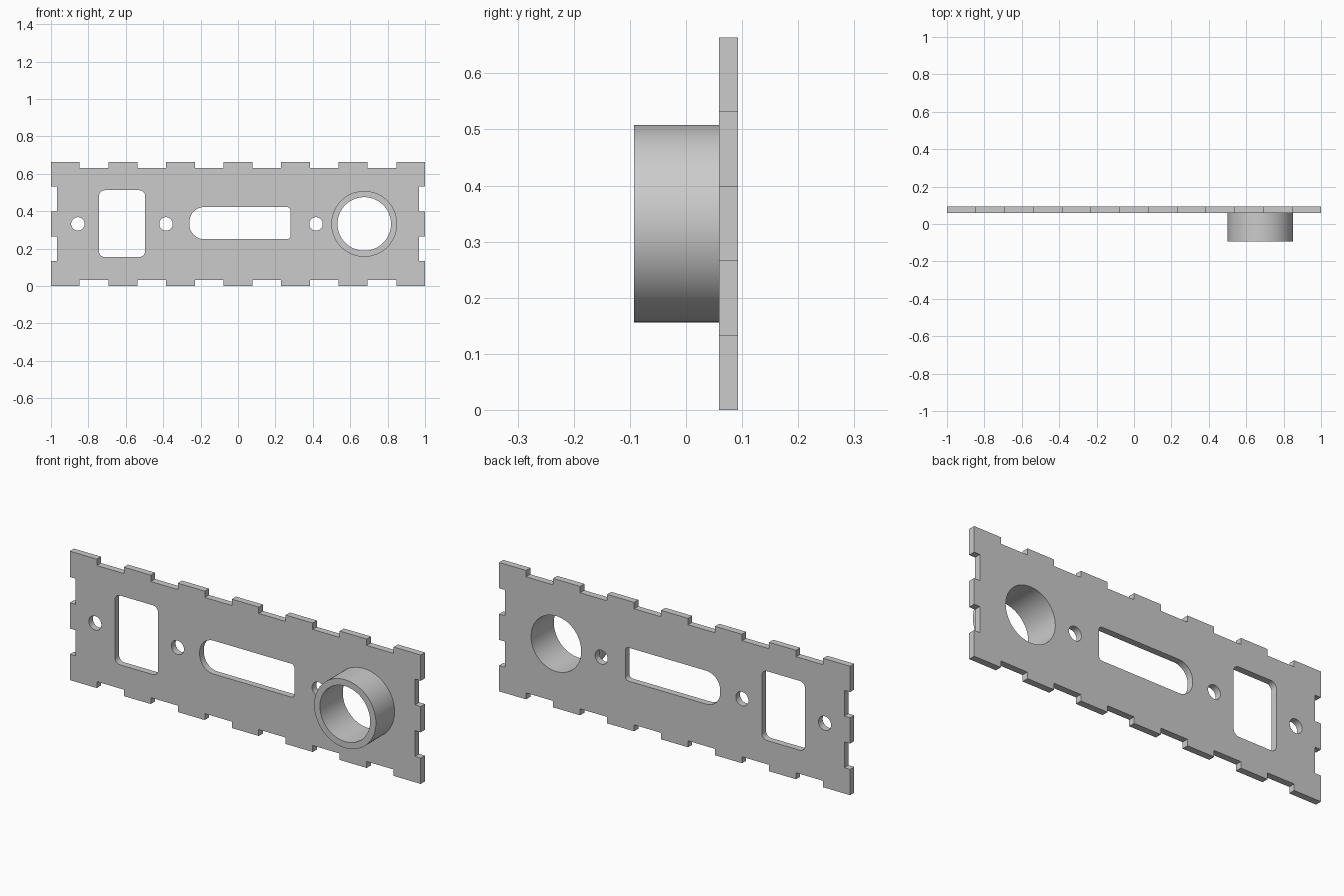
import bpy, bmesh
from math import sin, cos, pi

if "Cube" in bpy.data.objects:
    bpy.data.objects.remove(bpy.data.objects["Cube"], do_unlink=True)

HEIGHT = 0.664
MID = HEIGHT / 2
DEPTH = 0.033           # notch depth
BACK, FACE, FRONT = 0.093, 0.059, -0.093

grey = bpy.data.materials.new("plain grey")
grey.use_nodes = True
colour = (0.6, 0.6, 0.6, 1)
grey.diffuse_color = colour
grey.node_tree.nodes["Principled BSDF"].inputs["Base Color"].default_value = colour


def circle(x, radius, steps):
    return [(x + radius * cos(2 * pi * i / steps), MID + radius * sin(2 * pi * i / steps))
            for i in range(steps)]


def rounded(x0, x1, z0, z1, left, right, steps=10):
    """Rectangle with separate corner radii on its left and right ends."""
    points = []
    corners = [(x1, z1, right, -1, -1), (x0, z1, left, 1, -1),
               (x0, z0, left, 1, 1), (x1, z0, right, -1, 1)]
    for quarter, (x, z, r, sx, sz) in enumerate(corners):
        for i in range(steps + 1):
            a = (quarter + i / steps) * pi / 2
            points.append((x + sx * r + r * cos(a), z + sz * r + r * sin(a)))
    return points


def notched_side(length, count):
    """Distance along a side and inset depth, alternating tab and notch."""
    step = length / count
    points = [(0, 0)]
    for i in range(1, count):
        pair = (0, DEPTH) if i % 2 else (DEPTH, 0)
        points += [(i * step, d) for d in pair]
    return points


def extruded(name, loops, front, back):
    """Fill the outer loop minus the holes, then give it thickness along y."""
    bm = bmesh.new()
    edges = []
    for loop in loops:
        verts = [bm.verts.new((x, front, z)) for x, z in loop]
        edges += [bm.edges.new((v, verts[i - 1])) for i, v in enumerate(verts)]
    bmesh.ops.triangle_fill(bm, use_beauty=True, edges=edges, normal=(0, -1, 0))
    result = bmesh.ops.extrude_face_region(bm, geom=bm.faces[:], use_keep_orig=True)
    moved = [g for g in result["geom"] if isinstance(g, bmesh.types.BMVert)]
    bmesh.ops.translate(bm, verts=moved, vec=(0, back - front, 0))
    bmesh.ops.recalc_face_normals(bm, faces=bm.faces[:])
    mesh = bpy.data.meshes.new(name)
    bm.to_mesh(mesh)
    bm.free()
    mesh.materials.append(grey)
    obj = bpy.data.objects.new(name, mesh)
    bpy.context.collection.objects.link(obj)
    bpy.ops.object.select_all(action="DESELECT")
    obj.select_set(True)
    bpy.context.view_layer.objects.active = obj
    bpy.ops.object.shade_smooth_by_angle(angle=pi / 6)
    return obj


# Finger-jointed outline of the panel
long_side, short_side = notched_side(2, 13), notched_side(HEIGHT, 5)
outline = [(t - 1, d) for t, d in long_side]
outline += [(1 - d, t) for t, d in short_side]
outline += [(1 - t, HEIGHT - d) for t, d in long_side]
outline += [(d - 1, HEIGHT - t) for t, d in short_side]

# Openings: window, slot, screw holes and tube bore
window = rounded(-0.743, -0.497, 0.155, 0.512, 0.03, 0.03)
slot = rounded(-0.26, 0.281, 0.25, 0.422, 0.08, 0.02)
screw_holes = [circle(x, 0.036, 32) for x in (-0.856, -0.385, 0.417)]
bore = circle(0.675, 0.143, 72)

extruded("panel", [outline, window, slot, bore] + screw_holes, FACE, BACK)

# Tube standing out from the front of the panel
extruded("tube", [circle(0.675, 0.176, 72), bore], FRONT, FACE)
